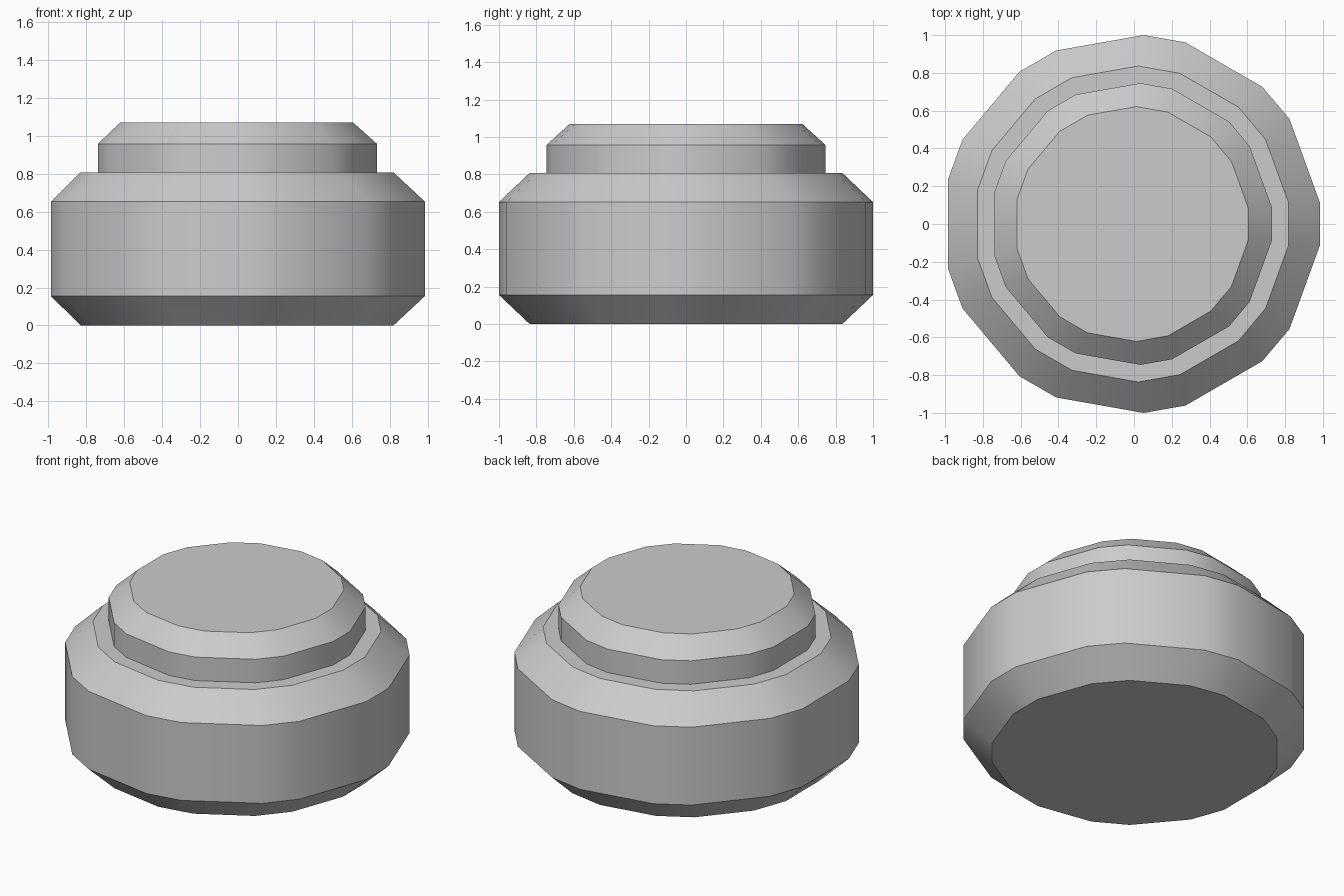
import bpy, bmesh, math

if "Cube" in bpy.data.objects:
    bpy.data.objects.remove(bpy.data.objects["Cube"])

# Stepped knob: nine-sided body with bevelled corners, narrower cap on top
SIDES = 9
X_OFFSET = -0.011
# (corner radius, half width of the bevelled corner, z)
PROFILE = [
    (0.837, 0.112, 0.0), (1.002, 0.112, 0.155),     # lower chamfer
    (1.002, 0.112, 0.652), (0.837, 0.112, 0.807),   # body wall, upper chamfer
    (0.747, 0.085, 0.807), (0.747, 0.085, 0.957),   # ledge, cap wall
    (0.622, 0.085, 1.07),                           # cap chamfer
]


def ring(bm, radius, half, z):
    delta = math.asin(half / radius)
    verts = []
    for i in range(SIDES):
        for s in (-1, 1):
            a = 2 * math.pi * i / SIDES + s * delta
            verts.append(bm.verts.new((radius * math.cos(a) + X_OFFSET,
                                       radius * math.sin(a), z)))
    return verts


bm = bmesh.new()
rings = [ring(bm, *p) for p in PROFILE]
n = SIDES * 2
for lo, hi in zip(rings, rings[1:]):
    for i in range(n):
        j = (i + 1) % n
        bm.faces.new((lo[i], lo[j], hi[j], hi[i]))
bm.faces.new(rings[0][::-1])
bm.faces.new(rings[-1])
bmesh.ops.recalc_face_normals(bm, faces=bm.faces)

mesh = bpy.data.meshes.new("stepped_knob")
bm.to_mesh(mesh)
bm.free()
obj = bpy.data.objects.new("stepped_knob", mesh)
bpy.context.collection.objects.link(obj)

# Smooth around the walls, sharp along the horizontal steps
bpy.context.view_layer.objects.active = obj
obj.select_set(True)
bpy.ops.object.shade_smooth_by_angle(angle=math.radians(30))
